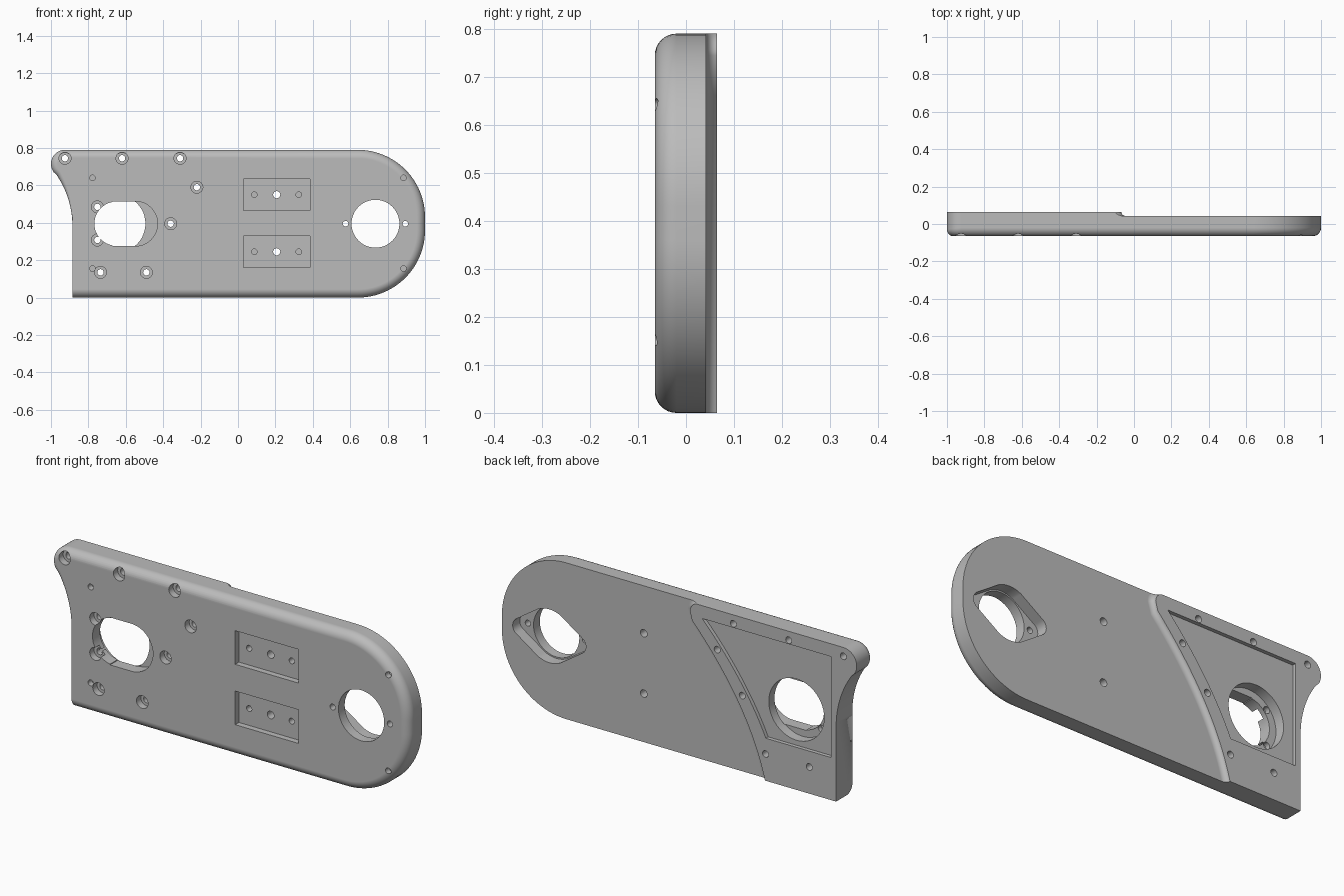
import bpy, bmesh
from math import sin, cos, pi, radians, hypot

cube = bpy.data.objects.get("Cube")
if cube:
    bpy.data.objects.remove(cube, do_unlink=True)

FRONT, BACK, FLOOR = -0.065, 0.065, 0.042
MID = 0.395
metal = bpy.data.materials.new("plain grey")
metal.use_nodes = True
metal.diffuse_color = (0.5, 0.5, 0.5, 1)
metal.node_tree.nodes["Principled BSDF"].inputs["Base Color"].default_value = (0.5, 0.5, 0.5, 1)


def loft(name, rings):
    """Closed solid through equal-length rings of (x, y, z) points."""
    bm = bmesh.new()
    loops = [[bm.verts.new(p) for p in ring] for ring in rings]
    n = len(loops[0])
    for a, b in zip(loops, loops[1:]):
        for i in range(n):
            j = (i + 1) % n
            bm.faces.new((a[i], a[j], b[j], b[i]))
    bm.faces.new(loops[0])
    bm.faces.new(loops[-1])
    bmesh.ops.remove_doubles(bm, verts=bm.verts, dist=1e-5)
    bmesh.ops.recalc_face_normals(bm, faces=bm.faces)
    mesh = bpy.data.meshes.new(name)
    bm.to_mesh(mesh)
    bm.free()
    mesh.materials.append(metal)
    obj = bpy.data.objects.new(name, mesh)
    bpy.context.collection.objects.link(obj)
    return obj


def arc(cx, cz, r, start, end, steps):
    """Arc points with outward normals: (x, z, nx, nz)."""
    out = []
    for i in range(steps + 1):
        a = radians(start + (end - start) * i / steps)
        out.append((cx + r * cos(a), cz + r * sin(a), cos(a), sin(a)))
    return out


def cut(cutter):
    """Subtract a cutter from the plate and discard it."""
    bpy.context.view_layer.objects.active = plate
    mod = plate.modifiers.new("cut", "BOOLEAN")
    mod.operation, mod.solver, mod.object = "DIFFERENCE", "EXACT", cutter
    bpy.ops.object.modifier_apply(modifier=mod.name)
    bpy.data.objects.remove(cutter, do_unlink=True)


def cut_prism(points, y0, y1):
    cut(loft("cutter", [[(p[0], y, p[1]) for p in points] for y in (y0, y1)]))


def cut_hole(x, z, r, y0=FRONT - 0.02, y1=BACK + 0.02, steps=24):
    cut_prism(arc(x, z, r, 0, 360, steps)[:-1], y0, y1)


def edge_x(z):
    """Curve that the slanting row of screws follows."""
    return -0.532 + 0.246 * z + 0.48 * z * z


# Plate outline, each point with its own front edge radius
R = 0.045
outline = [(-0.885, 0, 0, -1, R)]
outline += [p + (R,) for p in arc(0.64, 0.36, 0.36, -90, 0, 24)]
outline += [p + (R,) for p in arc(0.64, 0.43, 0.36, 0, 90, 24)]
nose = arc(-0.925, 0.715, 0.075, 90, 216.7, 16)
outline += [p + (R - 0.015 * i / 16,) for i, p in enumerate(nose)]
hollow = arc(-1.375, 0.38, 0.49, 36.7, 0, 16)[1:]
outline += [(x, z, -nx, -nz, 0.03 * (1 - (i + 1) / 16))
            for i, (x, z, nx, nz) in enumerate(hollow)]

rings = [[(x, BACK, z) for x, z, nx, nz, r in outline]]
for k in range(9):
    a = k / 8 * pi / 2
    rings.append([(x - nx * r * (1 - cos(a)), FRONT + r * (1 - sin(a)), z - nz * r * (1 - cos(a)))
                  for x, z, nx, nz, r in outline])
plate = loft("mounting_plate", rings)

# Lower back face, leaving a raised pad with a coved edge
border = []
for i in range(21):
    z = -0.06 + 0.76 * i / 20
    slope = 0.246 + 0.96 * z
    length = hypot(1, slope)
    border.append((edge_x(z) + 0.045, z, 1 / length, -slope / length))
border += arc(-0.115, 0.745, 0.047, 0, 90, 8)
border += [(-0.15, 0.9, 0, 0), (1.1, 0.9, 0, 0), (1.1, -0.06, 0, 0)]
rings = []
for k in range(7):
    a = k / 6 * pi / 2
    e, y = 0.028 * (1 - sin(a)), FLOOR + (BACK - FLOOR) * (1 - cos(a))
    rings.append([(x + nx * e, y, z + nz * e) for x, z, nx, nz in border])
rings.append([(x, BACK + 0.02, z) for x, z, nx, nz in border])
cut(loft("cutter", rings))

# Shallow panel recess in the raised pad
panel = [(-0.857, 0.725), (-0.857, 0.215)]
for i in range(15):
    z = 0.215 + 0.51 * i / 14
    panel.append((edge_x(z) - 0.035, z))
cut_prism(panel, 0.046, BACK + 0.02)

# Motor opening: back bore, front circle and offset front slot
cut_hole(-0.65, MID, 0.155, y0=-0.005, steps=48)
cut_hole(-0.65, MID, 0.118, steps=48)
slot = [(-0.67, MID + 0.12), (-0.67, MID - 0.12)] + arc(-0.55, MID, 0.12, -90, 90, 24)
cut_prism(slot, FRONT - 0.02, 0.0)

# Shaft opening with a diamond shaped recess behind
diamond = (arc(0.735, MID, 0.135, 62, 118, 10) + arc(0.575, MID, 0.045, 118, 242, 12)
           + arc(0.735, MID, 0.135, 242, 298, 10) + arc(0.895, MID, 0.045, -62, 62, 12))
cut_prism(diamond, -0.015, BACK + 0.02)
cut_hole(0.735, MID, 0.128, steps=48)
for x in (0.575, 0.895):
    cut_hole(x, MID, 0.015, steps=16)

# Two rectangular front pockets with a row of holes in each
for z in (0.245, 0.55):
    cut_prism([(0.03, z - 0.085), (0.385, z - 0.085), (0.385, z + 0.085), (0.03, z + 0.085)],
              FRONT - 0.02, FRONT + 0.03)
    cut_hole(0.207, z, 0.019)
    for x in (0.087, 0.325):
        cut_hole(x, z, 0.015, y1=0.01, steps=16)

# Counterbored screw holes
screws = [(-0.925, 0.745), (-0.62, 0.745), (-0.31, 0.745), (-0.22, 0.59), (-0.36, MID),
          (-0.49, 0.135), (-0.735, 0.135), (-0.752, 0.485), (-0.752, 0.308)]
for x, z in screws:
    cut_hole(x, z, 0.032, y1=FRONT + 0.035)
    cut_hole(x, z, 0.017, steps=16)

# Small blind pin holes
for x in (-0.778, 0.885):
    for z in (0.155, 0.64):
        cut_hole(x, z, 0.015, y1=FRONT + 0.03, steps=16)

# Smooth rounded edges, crisp corners
bpy.ops.object.select_all(action="DESELECT")
plate.select_set(True)
bpy.context.view_layer.objects.active = plate
bpy.ops.object.shade_smooth_by_angle(angle=radians(30))
weighted = plate.modifiers.new("weighted normals", "WEIGHTED_NORMAL")
weighted.keep_sharp = True
